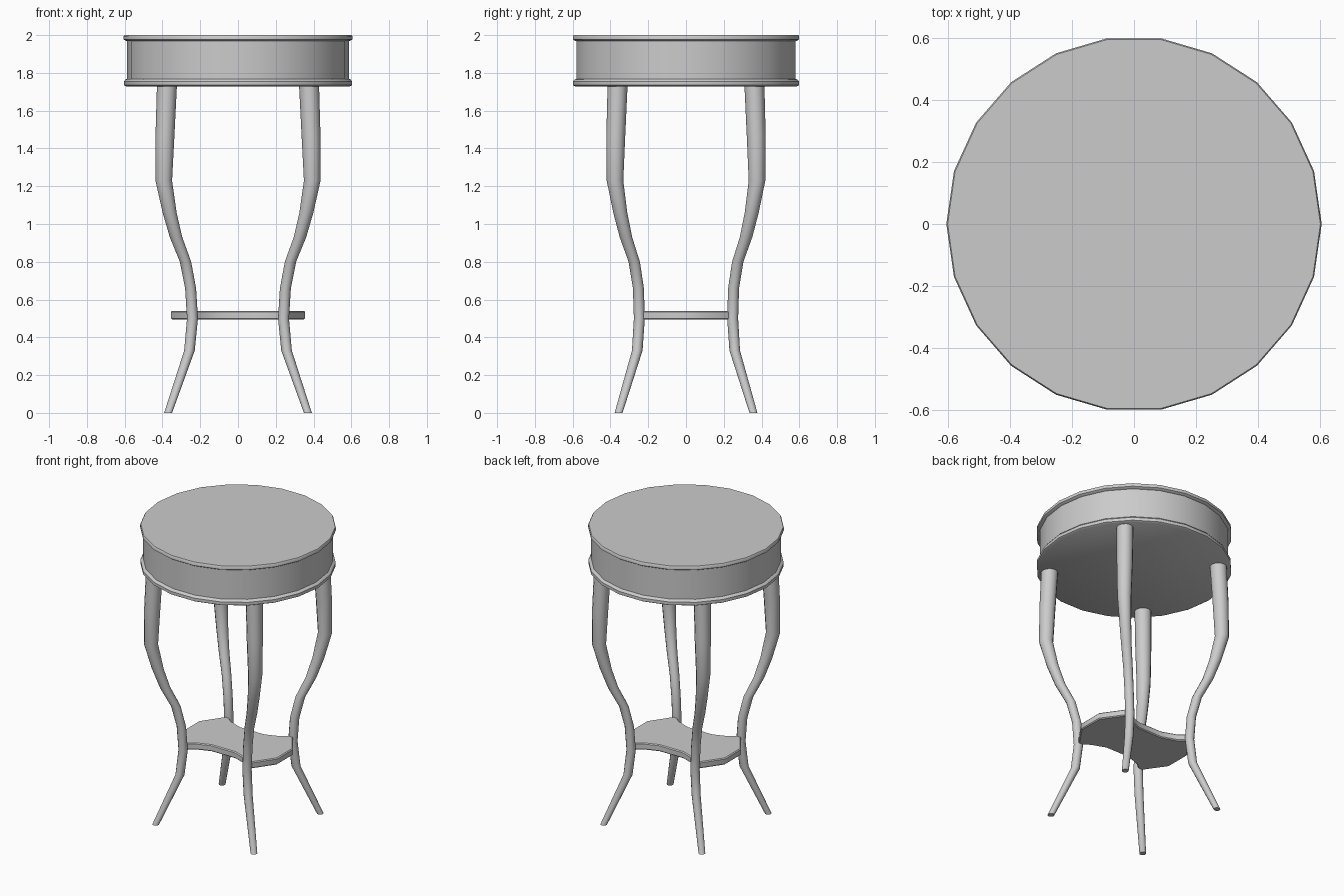
import bpy
import bmesh
from math import cos, sin, pi, radians

if "Cube" in bpy.data.objects:
    bpy.data.objects.remove(bpy.data.objects["Cube"])


def finish(name, bm, smooth=True):
    bmesh.ops.recalc_face_normals(bm, faces=bm.faces)
    mesh = bpy.data.meshes.new(name)
    bm.to_mesh(mesh)
    bm.free()
    obj = bpy.data.objects.new(name, mesh)
    bpy.context.collection.objects.link(obj)
    if smooth:
        bpy.ops.object.select_all(action='DESELECT')
        obj.select_set(True)
        bpy.context.view_layer.objects.active = obj
        bpy.ops.object.shade_smooth_by_angle(angle=radians(35))
    return obj


def loft(name, rings, sides):
    """Skin stacked horizontal rings (x, y, z, radius) and cap both ends."""
    bm = bmesh.new()
    loops = []
    for x, y, z, r in rings:
        loops.append([bm.verts.new((x + r * cos(2 * pi * i / sides),
                                    y + r * sin(2 * pi * i / sides), z))
                      for i in range(sides)])
    for a, b in zip(loops, loops[1:]):
        for i in range(sides):
            j = (i + 1) % sides
            bm.faces.new((a[i], a[j], b[j], b[i]))
    bm.faces.new(loops[0][::-1])
    bm.faces.new(loops[-1])
    return finish(name, bm)


# Round drum top: apron with a rounded rim above and below
drum = [(0.592, 1.728), (0.604, 1.735), (0.604, 1.755), (0.596, 1.765),
        (0.587, 1.768), (0.587, 1.968), (0.596, 1.971), (0.605, 1.977),
        (0.605, 1.994), (0.601, 2.0)]
loft("drum_top", [(0, 0, z, r) for r, z in drum], 22)

# Four curved, tapering legs: (x, y, z, radius)
leg = [(0.370, 0.357, 0.00, 0.021), (0.257, 0.258, 0.33, 0.028),
       (0.241, 0.247, 0.50, 0.029), (0.251, 0.252, 0.66, 0.029),
       (0.278, 0.274, 0.80, 0.030), (0.328, 0.318, 0.93, 0.033),
       (0.362, 0.348, 1.06, 0.037), (0.393, 0.376, 1.23, 0.044),
       (0.387, 0.372, 1.46, 0.050), (0.376, 0.362, 1.74, 0.053)]
for side, sx in (("left", -1), ("right", 1)):
    for end, sy in (("front", -1), ("back", 1)):
        loft(f"{end}_{side}_leg",
             [(sx * x, sy * y, z, r) for x, y, z, r in leg], 12)

# Shelf between the legs: bowed ends, hollowed front and back
quarter = [(0.355, 0.085), (0.245, 0.243), (0.185, 0.195), (0.09, 0.16)]
outline = (quarter + [(-x, y) for x, y in quarter[::-1]]
           + [(-x, -y) for x, y in quarter]
           + [(x, -y) for x, y in quarter[::-1]])
bm = bmesh.new()
base = bm.faces.new([bm.verts.new((x, y, 0.495)) for x, y in outline])
top = bmesh.ops.extrude_face_region(bm, geom=[base])["geom"]
bmesh.ops.translate(bm, vec=(0, 0, 0.045),
                    verts=[v for v in top if isinstance(v, bmesh.types.BMVert)])
if base.is_valid and not any(len(f.verts) > 4 and f.calc_center_median().z < 0.5
                             for f in bm.faces):
    bm.faces.new(base.verts)
rim = [e for e in bm.edges if abs(e.verts[0].co.z - e.verts[1].co.z) < 1e-4]
bmesh.ops.bevel(bm, geom=rim, offset=0.006, segments=1, affect='EDGES')
finish("shelf", bm)
